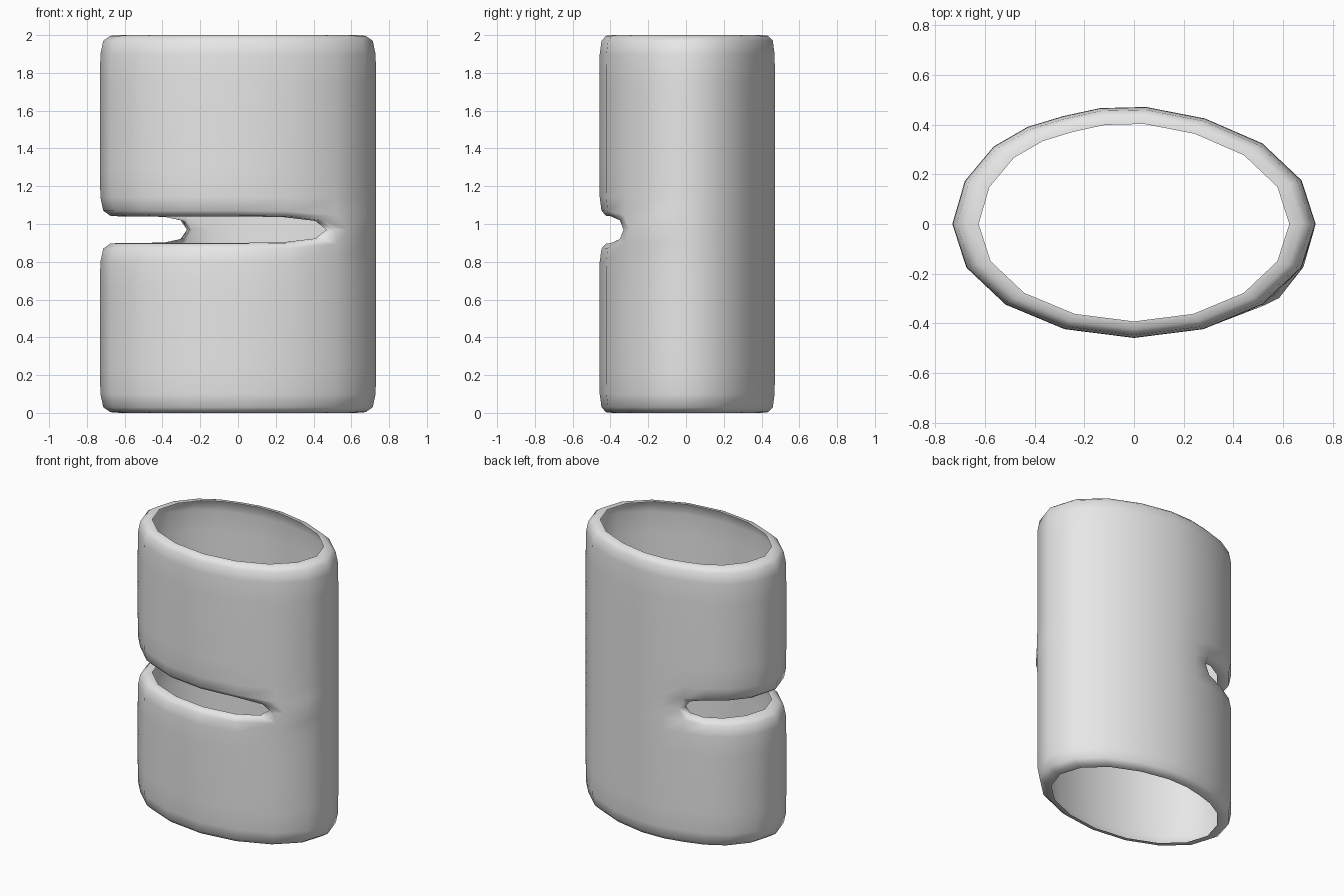
import bpy, bmesh, math

if "Cube" in bpy.data.objects:
    bpy.data.objects.remove(bpy.data.objects["Cube"], do_unlink=True)

# Plain grey material
grey = bpy.data.materials.new("plain_grey")
grey.use_nodes = True
colour = (0.8, 0.8, 0.8, 1)
grey.diffuse_color = colour
grey.node_tree.nodes["Principled BSDF"].inputs["Base Color"].default_value = colour

# Eight-sided oval outline, with one extra point where the slot ends at the back
RX, RY = 0.81, 0.508
outline = [(RX * math.cos(i * math.pi / 4), RY * math.sin(i * math.pi / 4)) for i in range(8)]
a, b = outline[2], outline[3]
outline.insert(3, ((a[0] + b[0]) / 2, (a[1] + b[1]) / 2))
heights = [0, 0.18, 0.72, 0.9, 1.04, 1.22, 1.82, 2]
SLOT_ROW, SLOT_COLUMNS = 3, range(3, 8)

# Tube wall, leaving the slot open
bm = bmesh.new()
rings = [[bm.verts.new((x, y, z)) for x, y in outline] for z in heights]
count = len(outline)
for row in range(len(heights) - 1):
    for col in range(count):
        if row == SLOT_ROW and col in SLOT_COLUMNS:
            continue
        nxt = (col + 1) % count
        bm.faces.new((rings[row][col], rings[row][nxt],
                      rings[row + 1][nxt], rings[row + 1][col]))

# Lips turned inward around both ends and the slot
rim = [e for e in bm.edges if e.is_boundary]
lips = bmesh.ops.extrude_edge_only(bm, edges=rim)["geom"]
for v in lips:
    if isinstance(v, bmesh.types.BMVert):
        v.co.x *= 0.855
        v.co.y *= 0.855
bmesh.ops.recalc_face_normals(bm, faces=bm.faces)

mesh = bpy.data.meshes.new("slotted_tube")
bm.to_mesh(mesh)
bm.free()
mesh.materials.append(grey)
mesh.shade_smooth()
tube = bpy.data.objects.new("slotted_tube", mesh)
bpy.context.collection.objects.link(tube)

# Rounded edges
soft = tube.modifiers.new("rounding", "SUBSURF")
soft.levels = soft.render_levels = 1
